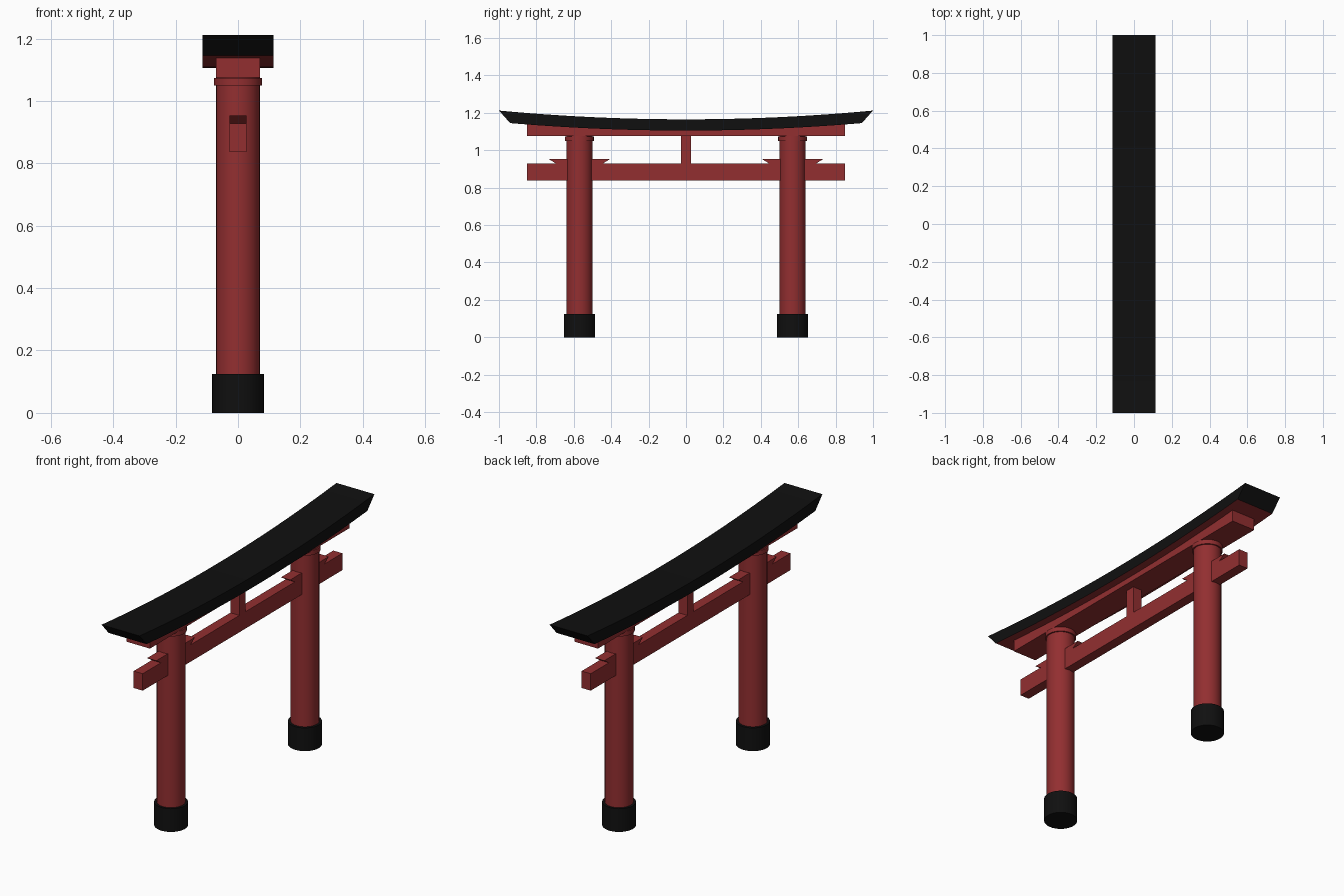
import bpy, bmesh

if "Cube" in bpy.data.objects:
    bpy.data.objects.remove(bpy.data.objects["Cube"])


def material(name, rgb):
    m = bpy.data.materials.new(name)
    m.diffuse_color = (*rgb, 1)
    m.use_nodes = True
    m.node_tree.nodes["Principled BSDF"].inputs["Base Color"].default_value = m.diffuse_color
    return m


RED = material("red lacquer", (0.29, 0.028, 0.030))
BLACK = material("black", (0.005, 0.005, 0.005))


def cylinder(name, y, radius, z0, z1, mat):
    bpy.ops.mesh.primitive_cylinder_add(vertices=32, radius=radius, depth=z1 - z0,
                                        location=(0, y, (z0 + z1) / 2))
    ob = bpy.context.object
    ob.name = name
    ob.data.materials.append(mat)
    bpy.ops.object.shade_smooth_by_angle()
    return ob


def extrude_profile(name, profile, half_x, mat):
    """Extrude a (y, z) outline symmetrically along x."""
    bm = bmesh.new()
    face = bm.faces.new([bm.verts.new((-half_x, y, z)) for y, z in profile])
    ext = bmesh.ops.extrude_face_region(bm, geom=[face])
    verts = [v for v in ext["geom"] if isinstance(v, bmesh.types.BMVert)]
    bmesh.ops.translate(bm, verts=verts, vec=(2 * half_x, 0, 0))
    bmesh.ops.recalc_face_normals(bm, faces=bm.faces)
    me = bpy.data.meshes.new(name)
    bm.to_mesh(me)
    bm.free()
    ob = bpy.data.objects.new(name, me)
    bpy.context.collection.objects.link(ob)
    me.materials.append(mat)
    return ob


def box(name, half_y, z0, z1, half_x):
    return extrude_profile(name, [(-half_y, z0), (half_y, z0), (half_y, z1), (-half_y, z1)],
                           half_x, RED)


def roof_under(y):
    return 1.105 + 0.04 * (y / 0.94) ** 2


N = 24
steps = [-1 + 2 * i / N for i in range(N + 1)]

# Curved roof: black with slanted ends and a red underside
under = [(0.94 * t, roof_under(0.94 * t)) for t in steps]
top = [(t, 1.165 + 0.047 * t * t) for t in reversed(steps)]
roof = extrude_profile("curved_roof", under + top, 0.113, BLACK)
roof.data.materials.append(RED)
for p in roof.data.polygons:
    if p.normal.z < -0.9:
        p.material_index = 1

# Upper beam, its top following the roof curve
beam_top = [(0.85 * t, roof_under(0.85 * t) + 0.004) for t in reversed(steps)]
extrude_profile("upper_beam", [(-0.85, 1.075), (0.85, 1.075)] + beam_top, 0.07, RED)

# Tie beam and centre strut
box("tie_beam", 0.85, 0.837, 0.928, 0.027)
box("centre_strut", 0.027, 0.928, 1.075, 0.027)

# Pillars with base, collar and wedge on each side
for side, s in (("left", -1), ("right", 1)):
    y = 0.57 * s
    cylinder(side + "_pillar", y, 0.07, 0.12, 1.075, RED)
    cylinder(side + "_base", y, 0.083, 0, 0.125, BLACK)
    cylinder(side + "_collar", y, 0.077, 1.05, 1.074, RED)
    extrude_profile(side + "_wedge",
                    [(y - 0.125, 0.928), (y + 0.125, 0.928), (y + 0.165, 0.954), (y - 0.165, 0.954)],
                    0.027, RED)
